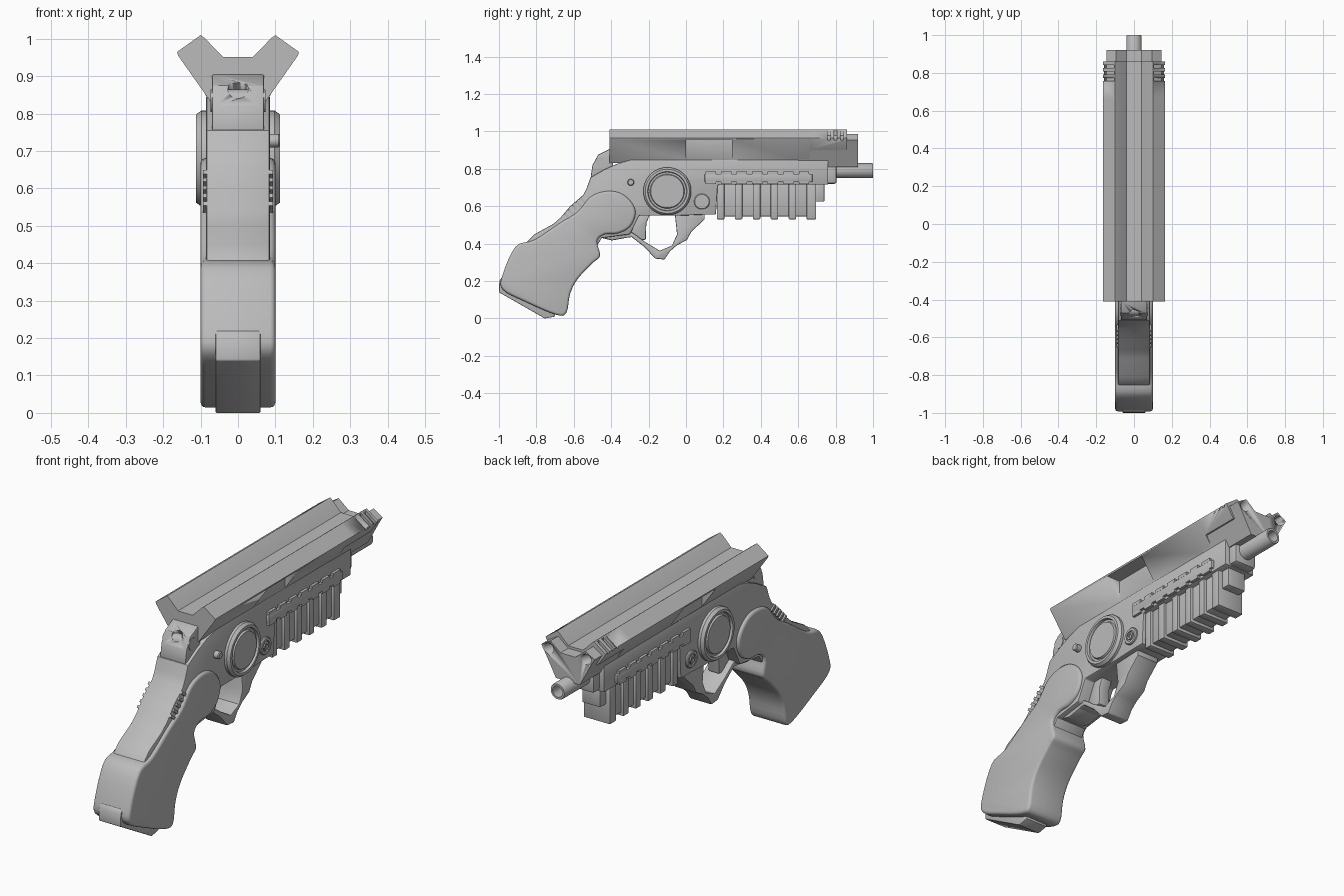
import bpy, bmesh, math
from mathutils import Vector, Matrix

if "Cube" in bpy.data.objects:
    bpy.data.objects.remove(bpy.data.objects["Cube"])

grey = bpy.data.materials.new("plain grey")
grey.use_nodes = True
grey.diffuse_color = (0.5, 0.5, 0.5, 1)
grey.node_tree.nodes["Principled BSDF"].inputs["Base Color"].default_value = (0.5, 0.5, 0.5, 1)


def finish(name, bm, bevel=0, segments=2):
    bmesh.ops.recalc_face_normals(bm, faces=bm.faces)
    mesh = bpy.data.meshes.new(name)
    bm.to_mesh(mesh)
    bm.free()
    mesh.materials.append(grey)
    ob = bpy.data.objects.new(name, mesh)
    bpy.context.collection.objects.link(ob)
    bpy.context.view_layer.objects.active = ob
    bpy.ops.object.select_all(action='DESELECT')
    ob.select_set(True)
    if bevel:
        mod = ob.modifiers.new("bevel", 'BEVEL')
        mod.width, mod.segments = bevel, segments
        mod.limit_method, mod.angle_limit = 'ANGLE', math.radians(50)
        bpy.ops.object.modifier_apply(modifier=mod.name)
    bpy.ops.object.shade_smooth_by_angle(angle=math.radians(32))
    return ob


def prism(name, outline, lo, hi, axis='X', bevel=0, segments=2):
    """Extrude an outline: (y, z) points along X, or (x, z) points along Y."""
    bm = bmesh.new()
    place = (lambda a, b, t: (t, a, b)) if axis == 'X' else (lambda a, b, t: (a, t, b))
    face = bm.faces.new([bm.verts.new(place(a, b, lo)) for a, b in outline])
    top = bmesh.ops.extrude_face_region(bm, geom=[face])["geom"]
    bmesh.ops.translate(bm, vec=place(0, 0, hi - lo),
                        verts=[v for v in top if isinstance(v, bmesh.types.BMVert)])
    return finish(name, bm, bevel, segments)


def box(name, x, y, z, bevel=0):
    return prism(name, [(y[0], z[0]), (y[1], z[0]), (y[1], z[1]), (y[0], z[1])], *x, bevel=bevel)


def rod(name, center, direction, profile, sides=40):
    """Lathe a (radius, distance) profile about a direction."""
    bm = bmesh.new()
    verts = [bm.verts.new((r, 0, h)) for r, h in profile]
    edges = [bm.edges.new(p) for p in zip(verts, verts[1:])]
    bmesh.ops.spin(bm, geom=verts + edges, cent=(0, 0, 0), axis=(0, 0, 1),
                   angle=2 * math.pi, steps=sides)
    bmesh.ops.remove_doubles(bm, verts=bm.verts, dist=1e-5)
    turn = Vector(direction).to_track_quat('Z', 'Y').to_matrix().to_4x4()
    bmesh.ops.transform(bm, matrix=Matrix.Translation(center) @ turn, verts=bm.verts)
    return finish(name, bm)


def cut(target, cutter):
    cutter.hide_render = True
    mod = target.modifiers.new("cut", 'BOOLEAN')
    mod.operation, mod.solver, mod.object = 'DIFFERENCE', 'EXACT', cutter
    bpy.context.view_layer.objects.active = target
    bpy.ops.object.modifier_apply(modifier=mod.name)
    bpy.data.objects.remove(cutter)


def smooth_loop(points, steps=4):
    """Closed Catmull-Rom curve through the points."""
    p, out = [Vector(q) for q in points], []
    n = len(p)
    for i in range(n):
        a, b, c, d = p[i - 1], p[i], p[(i + 1) % n], p[(i + 2) % n]
        for k in range(steps):
            t = k / steps
            out.append(0.5 * (2 * b + (c - a) * t + (2 * a - 5 * b + 4 * c - d) * t * t
                              + (3 * b - a - 3 * c + d) * t ** 3))
    return out


def mirrored(half):
    return half + [(-x, z) for x, z in reversed(half)]


# Frame with back strap
prism("frame", [(.76, .85), (-.29, .85), (-.36, .83), (-.43, .80), (-.51, .755), (-.53, .70), (-.55, .66),
                (-.62, .60), (-.67, .54), (-.71, .505), (-.81, .45), (-.86, .40), (-.75, .30), (-.52, .32),
                (-.45, .43), (-.30, .45), (-.25, .55), (-.03, .55), (.10, .555), (.16, .555), (.17, .715),
                (.76, .715)], -.085, .085, bevel=.006)

# Grip, full width with rounded edges, and the heel strap
prism("grip", smooth_loop([(-.51, .65), (-.43, .68), (-.35, .67), (-.29, .62), (-.27, .56), (-.30, .49),
                           (-.365, .455), (-.433, .45), (-.475, .415), (-.46, .335), (-.50, .295),
                           (-.58, .21), (-.62, .13), (-.64, .03), (-.695, .02), (-.86, .09),
                           (-.98, .155), (-.98, .235), (-.91, .385), (-.81, .42), (-.675, .51),
                           (-.58, .57)]), -.1, .1, bevel=.014, segments=3)
prism("heel_strap", [(-.985, .22), (-.998, .20), (-1, .14), (-.755, 0), (-.70, .01), (-.70, .10), (-.90, .22)],
      -.06, .06, bevel=.004)
prism("front_strap", [(-.30, .47), (-.29, .445), (-.325, .43), (-.395, .417), (-.45, .43), (-.45, .47)],
      -.06, .06, bevel=.008)

# Trigger guard and trigger
prism("trigger_guard", [(.10, .56), (.10, .53), (.03, .465), (.005, .42), (-.05, .39), (-.085, .36),
                        (-.115, .315), (-.165, .32), (-.22, .38), (-.29, .435), (-.33, .43), (-.31, .47),
                        (-.28, .455), (-.22, .41), (-.14, .362), (-.075, .39), (-.048, .45),
                        (-.06, .56)], -.06, .06, bevel=.006)
prism("trigger", [(-.25, .56), (-.19, .56), (-.212, .51), (-.215, .42), (-.24, .42), (-.30, .45)],
      -.03, .03, bevel=.006)

# V-shaped slide: full section behind, shallow section in front
v_top = [(.04, .952), (.09, 1.003), (.10, 1.01), (.163, .965), (.16, .955)]
slide = prism("slide", mirrored(v_top + [(.072, .83)]), -.41, .66, 'Y')
front = prism("slide_front", mirrored(v_top + [(.121, .90)]), .66, .86, 'Y')
muzzle = prism("muzzle_block", mirrored([(.04, .94), (.095, .985), (.145, .955), (.13, .93), (.065, .81)]),
               .60, .92, 'Y')
for s in (-1, 1):
    cut(slide, box("port_cutter", sorted((s * .086, s * .3)), (0, .245), (.84, .957)))
    for y in (.765, .80, .835):
        cut(front, box("groove_cutter", sorted((s * .105, s * .3)), (y - .008, y + .008), (.955, 1.1)))
    cut(muzzle, rod("bore_cutter", (s * .103, .86, .945), (0, 1, 0), [(0, 0), (.025, 0), (.025, .1), (0, .1)]))

# Lower barrel tube and collar
rod("barrel", (0, .70, .79), (0, 1, 0), [(0, 0), (.04, 0), (.04, .295), (.037, .3), (.027, .3), (.027, .2), (0, .2)])
box("barrel_collar", (-.06, .06), (.74, .805), (.72, .835), .012)

# Rear hammer block with sloped face and holes
hammer = prism("hammer_block", [(-.38, .905), (-.41, .905), (-.47, .875), (-.50, .82), (-.51, .755),
                                (-.40, .74)], -.07, .07, bevel=.006)
cut(hammer, rod("slope_hole_cutter", (0, -.445, .835), (0, -.7, .7), [(0, 0), (.027, 0), (.027, .15), (0, .15)]))
rod("hammer_pin", (-.073, -.455, .835), (1, 0, 0), [(0, 0), (.03, 0), (.03, .146), (0, .146)])

# Under-barrel block with ribs
box("under_block", (-.058, .058), (.165, .69), (.545, .73), .005)
box("under_block_nose", (-.05, .05), (.66, .74), (.625, .73), .005)
for i in range(6):
    y = .165 + .096 * i
    box("under_rib", (-.072, .072), (y, y + (.05 if i == 5 else .04)), (.53, .725), .004)

# Details on both sides
for s in (-1, 1):
    out = (s, 0, 0)
    rod("round_cover", (s * .08, -.10, .68), out,
        [(.128, 0), (.128, .018), (.118, .032), (.105, .032), (.102, .02), (.092, .02), (.088, .03), (0, .03)], 56)
    rod("bolt", (s * .08, .085, .625), out, [(.042, 0), (.042, .012), (.038, .016), (.026, .016), (.026, .01), (0, .01)])
    rod("hex_bolt_head", (s * .085, .085, .625), out, [(.02, 0), (.02, .012), (.011, .012), (.011, .006), (0, .006)], 6)
    box("side_rail", sorted((s * .08, s * .098)), (.10, .675), (.73, .772), .003)
    for i in range(7):
        y = .105 + .083 * i
        for z in (.718, .770):
            box("rail_tooth", sorted((s * .08, s * .098)), (y, y + .055), (z, z + .016))
    # Thumb ridges along the back strap
    for i in range(5):
        y, z = -.655 + .021 * i, .545 + .021 * i
        prism("thumb_ridge", [(y, z + .01), (y + .028, z - .012), (y + .036, z - .002), (y + .008, z + .02)],
              *sorted((s * .08, s * .093)))

# Single-sided button
rod("side_button", (.08, -.295, .728), (1, 0, 0), [(.018, 0), (.018, .028), (.014, .032), (0, .032)], 24)
